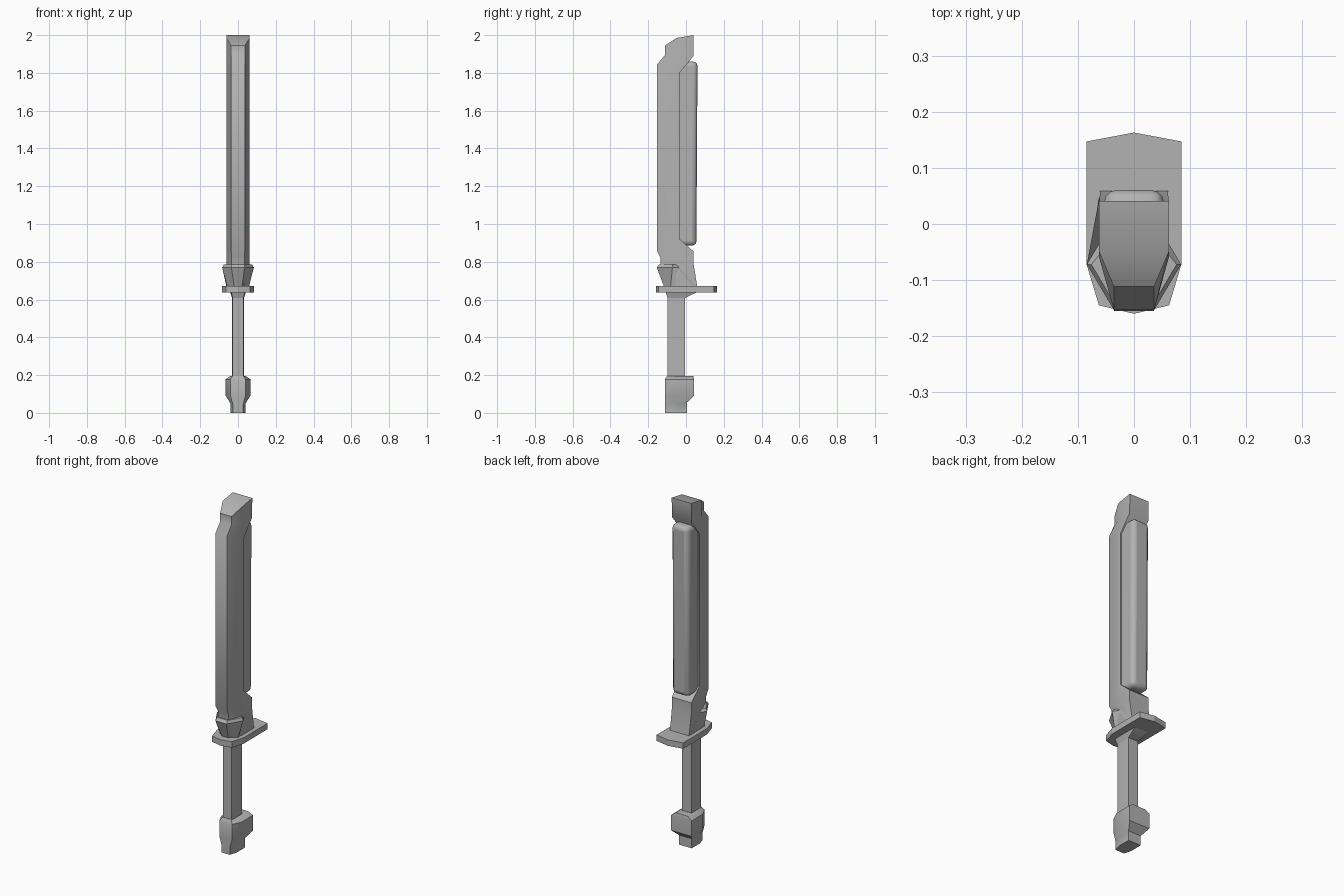
import bpy, bmesh, math

if "Cube" in bpy.data.objects:
    bpy.data.objects.remove(bpy.data.objects["Cube"])

metal = bpy.data.materials.new("dark_metal")
metal.diffuse_color = (0.45, 0.45, 0.45, 1)
metal.use_nodes = True
metal.node_tree.nodes["Principled BSDF"].inputs["Base Color"].default_value = metal.diffuse_color


def finish(ob, angle):
    ob.data.materials.append(metal)
    bpy.ops.object.select_all(action='DESELECT')
    ob.select_set(True)
    bpy.context.view_layer.objects.active = ob
    bpy.ops.object.shade_smooth_by_angle(angle=math.radians(angle))


def loft(name, rings, angle=42):
    """Skin a stack of sections; each is the +x half outline, front to back, mirrored."""
    bm = bmesh.new()
    loops = []
    for half in rings:
        full = list(half) + [(-x, y, z) for x, y, z in reversed(half) if x > 0]
        loops.append([bm.verts.new(p) for p in full])
    n = len(loops[0])
    for a, b in zip(loops, loops[1:]):
        for i in range(n):
            j = (i + 1) % n
            bm.faces.new((a[i], a[j], b[j], b[i]))
    for cap in (loops[0], loops[-1]):
        if n == 6:
            for i in range(2):
                bm.faces.new((cap[i], cap[i + 1], cap[4 - i], cap[5 - i]))
        else:
            bm.faces.new(cap)
    bmesh.ops.recalc_face_normals(bm, faces=bm.faces)
    me = bpy.data.meshes.new(name)
    bm.to_mesh(me)
    bm.free()
    ob = bpy.data.objects.new(name, me)
    bpy.context.collection.objects.link(ob)
    finish(ob, angle)
    return ob


def section(z, xf, yf, xs, yc, yb, zb=None, zc=None, xb=None):
    """Half hexagon: narrow front face, slanted cheek, straight side."""
    zb = z if zb is None else zb
    zc = (z + zb) / 2 if zc is None else zc
    return [(xf, yf, z), (xs, yc, zc), (xs if xb is None else xb, yb, zb)]


# Blade body, with the back recessed between the heel and the tip
loft("blade", [
    section(0.66, 0.030, -0.105, 0.060, -0.05, 0.061),
    section(0.79, 0.034, -0.135, 0.062, -0.06, 0.040),
    section(0.82, 0.034, -0.135, 0.062, -0.06, 0.040, 0.855),
    section(0.855, 0.036, -0.153, 0.062, -0.06, -0.034, 0.92),
    section(1.845, 0.036, -0.153, 0.062, -0.06, -0.034, 1.80),
    section(1.895, 0.036, -0.111, 0.062, -0.05, 0.040, 1.89),
    section(1.945, 0.036, -0.111, 0.062, -0.05, 0.041, 2.0, 1.985),
])

# Rounded rail sitting in the recess along the back, leaning in slightly at the top
bpy.ops.mesh.primitive_cube_add(size=1, location=(0, 0.0, 1.3725))
rail = bpy.context.object
rail.name = "back_rail"
rail.scale = (0.108, 0.116, 0.975)
bpy.ops.object.transform_apply(location=False, rotation=False, scale=True)
for v in rail.data.vertices:
    if v.co.y > 0:
        v.co.y += -0.003 if v.co.z < 0 else 0.003
bev = rail.modifiers.new("round", 'BEVEL')
bev.width, bev.segments = 0.024, 3
finish(rail, 45)

# Flared collar at the front of the blade heel, its flanks fading into the blade
loft("blade_collar", [
    section(0.665, 0.020, -0.115, 0.057, -0.082, 0.055, xb=0.0605),
    section(0.77, 0.035, -0.155, 0.084, -0.072, -0.035, xb=0.062),
    section(0.785, 0.034, -0.143, 0.076, -0.072, -0.055, xb=0.062),
], 35)

# Guard plate
guard = [(0, -0.16), (0.0625, -0.145), (0.085, -0.07), (0.085, 0.147), (0, 0.163)]
loft("guard", [[(x, y, z) for x, y in guard] for z in (0.638, 0.672)], 5)

# Neck under the guard, then grip
loft("neck", [
    section(0.608, 0.028, -0.097, 0.031, -0.075, -0.006),
    section(0.64, 0.036, -0.108, 0.042, -0.08, 0.060),
])
loft("grip", [section(z, 0.028, -0.097, 0.031, -0.075, -0.006) for z in (0.185, 0.615)])

# Pommel
loft("pommel", [
    section(0.0, 0.027, -0.112, 0.040, -0.07, 0.005),
    section(0.045, 0.027, -0.112, 0.040, -0.07, 0.005, 0.055),
    section(0.09, 0.040, -0.112, 0.065, -0.06, 0.043),
    section(0.178, 0.040, -0.112, 0.065, -0.06, 0.043),
    section(0.196, 0.028, -0.099, 0.040, -0.06, 0.038),
])
